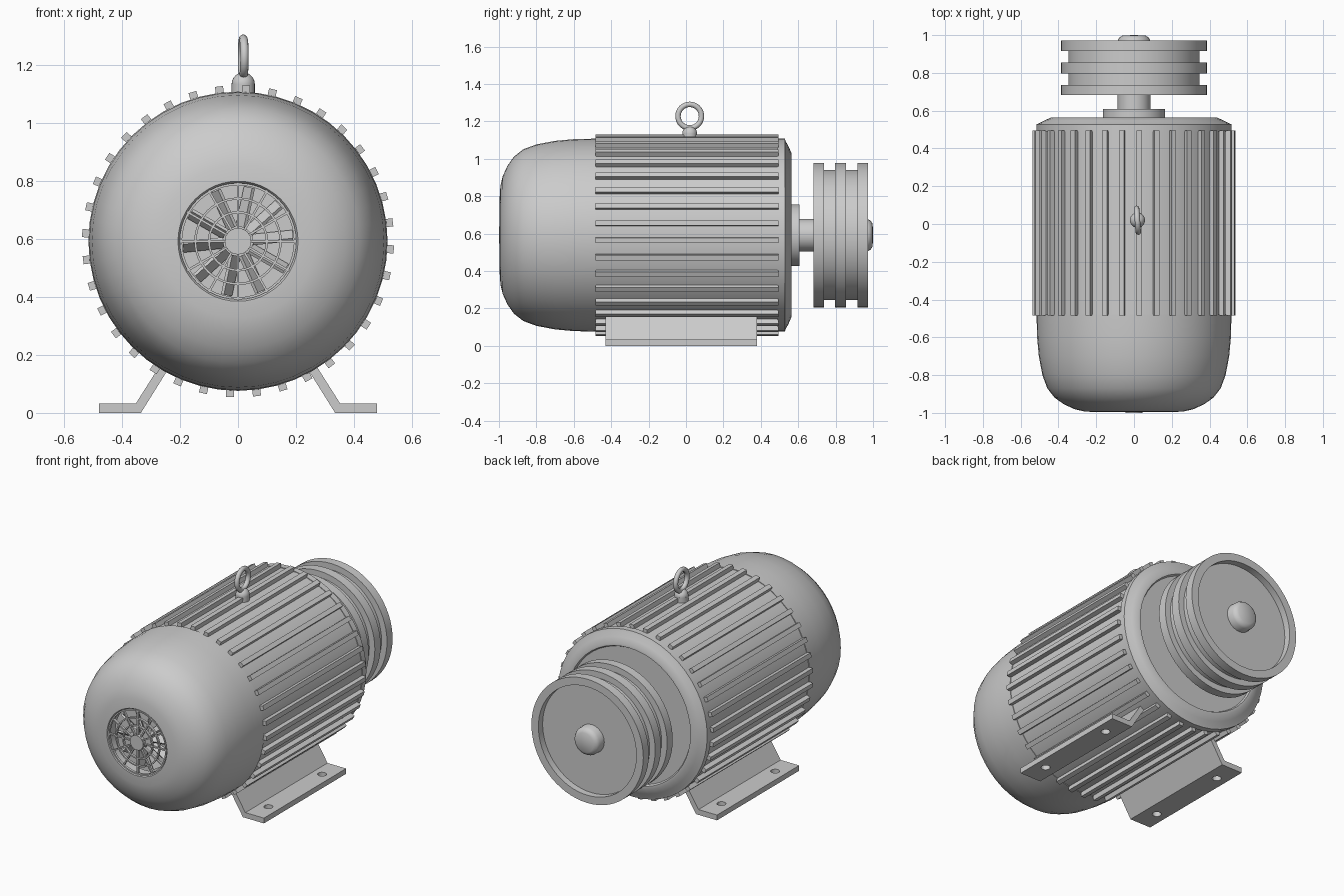
import bpy, bmesh
from math import sin, cos, pi, radians
from mathutils import Matrix, Vector

AXIS_Z = 0.592

cube = bpy.data.objects.get("Cube")
if cube:
    bpy.data.objects.remove(cube, do_unlink=True)


def finish(name, bm, smooth=True):
    """Turn a bmesh into a named object with clean normals."""
    bmesh.ops.remove_doubles(bm, verts=bm.verts, dist=1e-5)
    bmesh.ops.recalc_face_normals(bm, faces=bm.faces)
    mesh = bpy.data.meshes.new(name)
    bm.to_mesh(mesh)
    bm.free()
    obj = bpy.data.objects.new(name, mesh)
    bpy.context.collection.objects.link(obj)
    bpy.ops.object.select_all(action="DESELECT")
    obj.select_set(True)
    bpy.context.view_layer.objects.active = obj
    if smooth:
        bpy.ops.object.shade_smooth_by_angle(angle=radians(32))
    return obj


def lathe(name, profile, segments=48, closed=False):
    """Revolve (y, radius) points around the motor axis."""
    bm = bmesh.new()
    rings = []
    for y, r in profile:
        ring = []
        for i in range(segments):
            a = 2 * pi * i / segments
            ring.append(bm.verts.new((r * sin(a), y, AXIS_Z + r * cos(a))))
        rings.append(ring)
    pairs = list(zip(rings, rings[1:]))
    if closed:
        pairs.append((rings[-1], rings[0]))
    for a, b in pairs:
        for i in range(segments):
            j = (i + 1) % segments
            bm.faces.new((a[i], a[j], b[j], b[i]))
    bmesh.ops.dissolve_degenerate(bm, dist=1e-5, edges=bm.edges)
    return finish(name, bm)


def radial_boxes(name, count, size, centre, offset=0, twist=0):
    """Boxes placed round the motor axis; size is (width, length, height)."""
    bm = bmesh.new()
    y, r = centre
    for i in range(count):
        m = (Matrix.Translation((0, y, AXIS_Z))
             @ Matrix.Rotation(radians(offset) + 2 * pi * i / count, 4, "Y")
             @ Matrix.Translation((0, 0, r))
             @ Matrix.Rotation(radians(twist), 4, "Z")
             @ Matrix.Diagonal((*size, 1)))
        bmesh.ops.create_cube(bm, size=1, matrix=m)
    return finish(name, bm, smooth=False)


# Stator housing and cooling fins
lathe("housing", [(-0.49, 0), (-0.49, 0.512), (0.5, 0.512), (0.5, 0)])
radial_boxes("cooling_fins", 36, (0.028, 0.98, 0.05), (0.005, 0.513), offset=3)

# Rounded fan cover with an air opening
lathe("fan_cover", [
    (-0.48, 0.505), (-0.48, 0.516), (-0.6, 0.513), (-0.7, 0.504), (-0.8, 0.485),
    (-0.87, 0.459), (-0.92, 0.42), (-0.955, 0.37), (-0.98, 0.315), (-0.992, 0.265),
    (-0.996, 0.207), (-0.985, 0.2), (-0.92, 0.2)])

# Air grille: concentric rings, spokes and hub
for i, r in enumerate((0.1, 0.147, 0.197)):
    lathe(f"grille_ring_{i + 1}", [
        (-0.993, r - 0.004), (-0.993, r + 0.004),
        (-0.978, r + 0.004), (-0.978, r - 0.004)], closed=True)
radial_boxes("grille_spokes", 12, (0.008, 0.014, 0.165), (-0.985, 0.12))
lathe("grille_hub", [(-0.975, 0), (-0.975, 0.046), (-1.0, 0.046), (-1.0, 0)], 16)

# Fan behind the grille
lathe("fan_disc", [(-0.88, 0), (-0.88, 0.4), (-0.87, 0.4), (-0.87, 0)])
radial_boxes("fan_blades", 10, (0.012, 0.05, 0.14), (-0.905, 0.12), offset=12, twist=35)

# Drive end bell, shaft collar and shaft
lathe("end_bell", [
    (0.49, 0), (0.49, 0.516), (0.528, 0.516), (0.534, 0.5), (0.548, 0.475),
    (0.563, 0.44), (0.563, 0.425), (0.55, 0.418), (0.55, 0)])
lathe("shaft_collar", [(0.54, 0), (0.54, 0.165), (0.608, 0.165), (0.608, 0)])
lathe("shaft", [(0.59, 0), (0.59, 0.087), (0.7, 0.087), (0.7, 0)], 32)

# Two-groove pulley with a recessed outer face
RIM, GROOVE = 0.386, 0.348
lathe("pulley", [
    (0.682, 0), (0.682, RIM), (0.737, RIM), (0.737, GROOVE), (0.797, GROOVE),
    (0.797, RIM), (0.855, RIM), (0.855, GROOVE), (0.917, GROOVE), (0.917, RIM),
    (0.972, RIM), (0.972, 0.338), (0.93, 0.338), (0.93, 0)], 64)
lathe("shaft_nut", [(0.92, 0), (0.92, 0.088), (0.972, 0.086), (0.987, 0.078),
                    (0.998, 0.06), (1.0, 0)], 24)

# Mounting feet with bolt holes
FOOT = [(0.48, 0), (0.335, 0), (0.235, 0.16), (0.262, 0.175), (0.352, 0.033), (0.48, 0.033)]
for side, name in ((1, "left_foot"), (-1, "right_foot")):
    bm = bmesh.new()
    face = bm.faces.new([bm.verts.new((side * x, -0.43, z)) for x, z in FOOT])
    grown = bmesh.ops.extrude_face_region(bm, geom=[face])["geom"]
    bmesh.ops.translate(bm, vec=(0, 0.81, 0),
                        verts=[v for v in grown if isinstance(v, bmesh.types.BMVert)])
    foot = finish(name, bm, smooth=False)

    bm = bmesh.new()
    for y in (-0.29, 0.24):
        bmesh.ops.create_cone(bm, cap_ends=True, segments=16, radius1=0.026, radius2=0.026,
                              depth=0.2, matrix=Matrix.Translation((side * 0.412, y, 0)))
    cutter = finish("bolt_hole_cutter", bm, smooth=False)
    cutter.hide_render = True

    bpy.context.view_layer.objects.active = foot
    cut = foot.modifiers.new("bolt_holes", "BOOLEAN")
    cut.operation = "DIFFERENCE"
    cut.object = cutter
    bpy.ops.object.modifier_apply(modifier=cut.name)
    bpy.data.objects.remove(cutter, do_unlink=True)

# Lifting eye: domed boss and upright ring
EYE = Vector((0.018, 0.02, 1.228))
bm = bmesh.new()
bmesh.ops.create_uvsphere(bm, u_segments=24, v_segments=12, radius=0.04,
                          matrix=Matrix.Translation((EYE.x, EYE.y, 1.134)))
bmesh.ops.create_cone(bm, cap_ends=True, segments=24, radius1=0.04, radius2=0.04, depth=0.06,
                      matrix=Matrix.Translation((EYE.x, EYE.y, 1.105)))
finish("lifting_eye_boss", bm)
bpy.ops.mesh.primitive_torus_add(location=EYE, rotation=(0, radians(90), radians(4)),
                                 major_radius=0.063, minor_radius=0.0145,
                                 major_segments=32, minor_segments=12)
ring = bpy.context.object
ring.name = "lifting_eye_ring"
bpy.ops.object.shade_smooth_by_angle(angle=radians(60))
